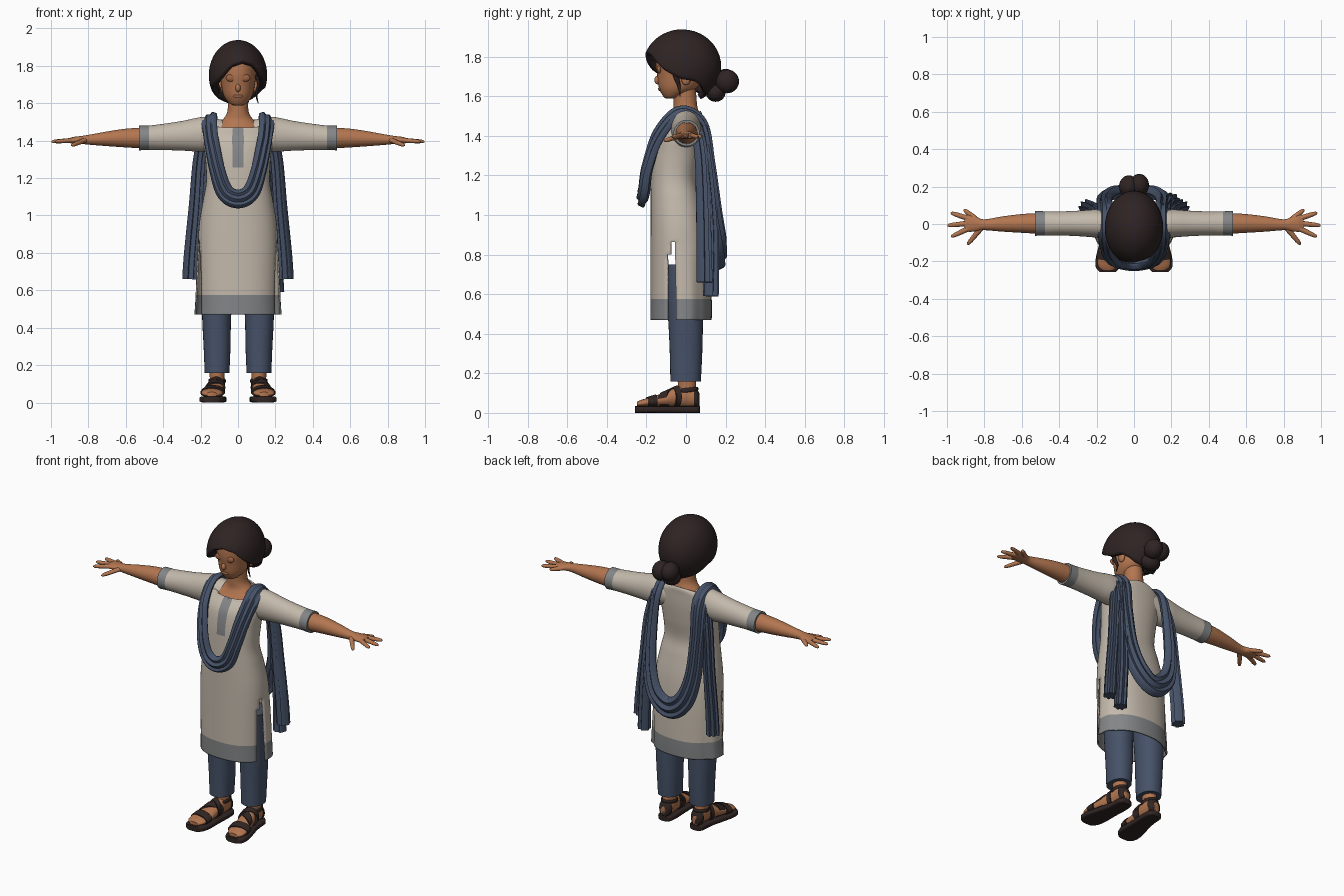
import bpy, bmesh
from math import sin, cos, pi, radians, copysign, acos, degrees, atan2
from mathutils import Vector

if "Cube" in bpy.data.objects:
    bpy.data.objects.remove(bpy.data.objects["Cube"])


def material(name, rgb):
    m = bpy.data.materials.new(name)
    m.use_nodes = True
    m.diffuse_color = (*rgb, 1)
    bsdf = m.node_tree.nodes["Principled BSDF"]
    bsdf.inputs["Base Color"].default_value = (*rgb, 1)
    bsdf.inputs["Roughness"].default_value = 0.8
    return m


CREAM = material("cream cloth", (0.55, 0.485, 0.41))
TRIM = material("grey trim", (0.23, 0.235, 0.24))
NAVY = material("blue cloth", (0.062, 0.085, 0.14))
SKIN = material("skin", (0.45, 0.18, 0.08))
SHADE = material("deep skin", (0.33, 0.125, 0.058))
HAIR = material("dark hair", (0.028, 0.017, 0.017))
LEATHER = material("dark leather", (0.03, 0.019, 0.017))


def spline(keys, n=6, closed=False):
    """Catmull-Rom interpolation of tuples of any length."""
    c, out = len(keys), []
    for i in range(c if closed else c - 1):
        q = [keys[(i + d) % c] if closed else keys[max(0, min(c - 1, i + d))] for d in (-1, 0, 1, 2)]
        for k in range(n):
            t = k / n
            out.append(tuple(0.5 * (2 * b + (d - a) * t + (2 * a - 5 * b + 4 * d - e) * t * t
                                    + (3 * b - a - 3 * d + e) * t ** 3) for a, b, d, e in zip(*q)))
    return out if closed else out + [keys[-1]]


def finish(name, bm, mats, mirror=False, rule=None, solid=0):
    bmesh.ops.recalc_face_normals(bm, faces=bm.faces)
    for f in bm.faces:
        f.smooth = True
        if rule:
            f.material_index = rule(f.calc_center_median())
    me = bpy.data.meshes.new(name)
    bm.to_mesh(me)
    bm.free()
    me.set_sharp_from_angle(angle=radians(50))
    for m in mats:
        me.materials.append(m)
    ob = bpy.data.objects.new(name, me)
    bpy.context.collection.objects.link(ob)
    if solid:
        mod = ob.modifiers.new("thickness", "SOLIDIFY")
        mod.thickness, mod.offset = solid, -1
    if mirror:
        ob.modifiers.new("mirror", "MIRROR")
    return ob


def loft(name, rings, mats, caps=(True, True), closed=False, skip=None, **kw):
    """Bridge a list of equal point rings; skip(center) leaves faces out."""
    bm = bmesh.new()
    vs = [[bm.verts.new(p) for p in r] for r in rings]
    n, count = len(rings[0]), len(rings)
    for i in range(count if closed else count - 1):
        a, b = vs[i], vs[(i + 1) % count]
        for j in range(n):
            quad = (a[j], b[j], b[(j + 1) % n], a[(j + 1) % n])
            if skip and skip(sum((v.co for v in quad), Vector()) / 4):
                continue
            bm.faces.new(quad)
    if not closed:
        for on, r in zip(caps, (vs[0], vs[-1])):
            if on:
                bm.faces.new(r)
    return finish(name, bm, mats, **kw)


def rings(sections, axis="z", n=32, power=1.0):
    """Sections: position, two centre values, two radii, optional height tilt."""
    out = []
    for t, a, b, ra, rb, *tilt in sections:
        ring = []
        for k in range(n):
            w = 2 * pi * k / n
            c, s = cos(w), sin(w)
            u = a + ra * copysign(abs(c) ** power, c)
            v = b + rb * copysign(abs(s) ** power, s)
            p = {"z": (u, v, t), "x": (t, u, v), "y": (u, t, v)}[axis]
            ring.append((p[0], p[1], p[2] + (tilt[0] * s if tilt else 0)))
        out.append(ring)
    return out


def sweep(name, path, mats, normal, n=20, folds=0.0, closed=False, **kw):
    """Path entries: x, y, z, half width, half thickness."""
    out, c = [], len(path)
    for i, (x, y, z, w, h) in enumerate(path):
        nxt = path[(i + 1) % c] if closed else path[min(i + 1, c - 1)]
        prv = path[i - 1] if closed else path[max(i - 1, 0)]
        p, t = Vector((x, y, z)), (Vector(nxt[:3]) - Vector(prv[:3])).normalized()
        nm = normal(p)
        nm = (nm - t * nm.dot(t)).normalized()
        side = t.cross(nm)
        out.append([p + side * w * cos(a) + nm * h * (sin(a) + folds * cos(9 * cos(a)))
                    for a in (2 * pi * k / n for k in range(n))])
    return loft(name, out, mats, closed=closed, **kw)


def ball(name, center, radii, mat, **kw):
    bm = bmesh.new()
    bmesh.ops.create_uvsphere(bm, u_segments=24, v_segments=14, radius=1)
    for v in bm.verts:
        v.co = Vector(c + r * q for c, r, q in zip(center, radii, v.co))
    return finish(name, bm, [mat], **kw)


def up(p):
    return Vector((0, 0, 1))


def outward(p):
    return p - Vector((p.x * 0.5, -0.03, min(p.z, 1.40)))


# Tunic: grey hem and placket, narrow side slits, flared rear panel
tunic = [(0.47, 0, -0.025, 0.213, 0.155, 0), (0.575, 0, -0.025, 0.212, 0.155, 0), (0.8, 0, -0.03, 0.214, 0.15, 0),
         (0.95, 0, -0.037, 0.208, 0.143, 0), (1.08, 0, -0.05, 0.187, 0.13, 0), (1.18, 0, -0.06, 0.17, 0.118, 0),
         (1.3, 0, -0.05, 0.174, 0.122, 0), (1.4, 0, -0.035, 0.186, 0.115, 0), (1.47, 0, -0.012, 0.175, 0.092, 0.01),
         (1.49, 0, -0.008, 0.14, 0.088, 0.022), (1.487, 0, -0.006, 0.105, 0.08, 0.04)]
tunic_rings = rings(spline(tunic, 8), n=48, power=0.88)
for ring in tunic_rings:
    for k, (x, y, z) in enumerate(ring):
        if z < 0.85 and -0.06 < y < 0.05:
            ring[k] = (x * (1 + 0.25 * (0.85 - z)), y, z)


def tunic_colour(c):
    placket = abs(c.x) < 0.024 and c.y < 0 and 1.25 < c.z
    return 1 if c.z < 0.572 or placket else 0


loft("tunic", tunic_rings, [CREAM, TRIM], caps=(False, False), rule=tunic_colour, solid=0.008,
     skip=lambda c: c.z < 0.86 and abs(c.x) > 0.18 and (-0.085 < c.y < -0.06))

# Sleeves with cuffs
sleeve = [(0.08, 0, 1.435, 0.07, 0.075), (0.17, 0, 1.435, 0.075, 0.092), (0.22, 0.003, 1.432, 0.074, 0.09),
          (0.3, 0.003, 1.426, 0.068, 0.079), (0.4, 0.003, 1.42, 0.064, 0.07), (0.475, 0.003, 1.416, 0.065, 0.065),
          (0.53, 0.003, 1.414, 0.066, 0.066)]
loft("sleeves", rings(spline(sleeve), "x"), [CREAM, TRIM], mirror=True, rule=lambda c: int(c.x > 0.473))

# Forearms, palms and fingers
arm = [(0.5, 0.003, 1.414, 0.056, 0.056), (0.6, 0.003, 1.414, 0.05, 0.05), (0.7, 0, 1.41, 0.041, 0.039),
       (0.8, -0.004, 1.405, 0.029, 0.026), (0.84, 0, 1.404, 0.038, 0.021), (0.88, 0.004, 1.402, 0.046, 0.018),
       (0.905, 0.004, 1.4, 0.04, 0.012)]
loft("forearms", rings(spline(arm), "x"), [SKIN], mirror=True)
fingers = {"little_finger": ((0.85, 0.03), (0.91, 0.078)), "ring_finger": ((0.88, 0.028), (0.98, 0.06)),
           "middle_finger": ((0.88, 0.004), (0.998, -0.008)), "index_finger": ((0.88, -0.022), (0.977, -0.068)),
           "thumb": ((0.82, -0.025), (0.89, -0.11))}
for name, ((x0, y0), (x1, y1)) in fingers.items():
    drop = 0.028 if name == "thumb" else 0.007
    path = [(x0 + (x1 - x0) * t, y0 + (y1 - y0) * t, 1.402 - drop * t, r, r * 0.9)
            for t, r in ((0, 0.015), (0.4, 0.0135), (0.75, 0.012), (0.93, 0.009), (1, 0.003))]
    sweep(name, path, [SKIN], up, n=12, mirror=True)

# Neck and upper chest
neck = [(1.36, 0, -0.03, 0.15, 0.1), (1.43, 0, -0.022, 0.15, 0.095), (1.475, 0, -0.008, 0.125, 0.075),
        (1.51, 0, 0.002, 0.085, 0.066), (1.545, 0, -0.002, 0.06, 0.06), (1.59, 0, -0.005, 0.054, 0.058),
        (1.66, 0, -0.01, 0.055, 0.058)]
loft("neck", rings(spline(neck)), [SKIN])

# Head and face
head = [(1.588, 0, -0.075, 0.02, 0.025), (1.6, 0, -0.07, 0.046, 0.045), (1.64, 0, -0.042, 0.076, 0.094),
        (1.7, 0, -0.03, 0.09, 0.115), (1.76, 0, -0.03, 0.096, 0.123), (1.82, 0, -0.03, 0.088, 0.112),
        (1.865, 0, -0.03, 0.04, 0.05)]
loft("head", rings(spline(head)), [SKIN])
ball("nose", (0, -0.142, 1.682), (0.014, 0.018, 0.022), SKIN)
ball("eye_sockets", (0.036, -0.136, 1.735), (0.03, 0.012, 0.02), SHADE, mirror=True)
ball("mouth", (0, -0.132, 1.637), (0.026, 0.009, 0.01), SHADE)
ball("ears", (0.093, 0.0, 1.69), (0.014, 0.024, 0.034), SKIN, mirror=True)

# Hair cap with an off-centre parted hairline
hairline = ((0, 1.812), (25, 1.795), (50, 1.735), (75, 1.695), (100, 1.685), (130, 1.64), (181, 1.61))


def hair_edge(angle):
    for (a, za), (b, zb) in zip(hairline, hairline[1:]):
        if a <= angle <= b:
            return za + (zb - za) * (angle - a) / (b - a)


cap = []
for i in range(1, 17):
    ring = []
    for k in range(64):
        w = 2 * pi * k / 64
        turn = abs(degrees(atan2(sin(w - 0.2), cos(w - 0.2))))
        phi = acos((hair_edge(turn) - 1.75) / 0.158) * i / 16
        ring.append((0.126 * sin(phi) * sin(w), -0.02 - 0.168 * sin(phi) * cos(w), 1.75 + 0.158 * cos(phi)))
    cap.append(ring)
loft("hair_cap", cap, [HAIR], caps=(True, False), solid=0.03)

# Bun and loose locks
for name, c, r in (("bun_left", (0.028, 0.208, 1.675), (0.052, 0.06, 0.06)),
                   ("bun_right", (-0.028, 0.2, 1.68), (0.052, 0.06, 0.058)),
                   ("bun_base", (0, 0.15, 1.62), (0.06, 0.05, 0.048)),
                   ("bun_root", (0, 0.12, 1.69), (0.06, 0.06, 0.05))):
    ball(name, c, r, HAIR)
for name, s, end in (("lock_left", 1, 1.6), ("lock_right", -1, 1.65)):
    path = spline([(s * 0.1, -0.055, 1.75, 0.02, 0.012), (s * 0.11, -0.05, 1.7, 0.014, 0.008),
                   (s * 0.098, -0.035, (end + 1.7) / 2, 0.008, 0.006), (s * 0.108, -0.03, end, 0.002, 0.002)])
    sweep(name, path, [HAIR], lambda p: Vector((p.x, 0, 0)), n=12)

# Scarf: one draped loop over both shoulders, plus hanging ends
half = [(0, -0.222, 1.088, 0.05, 0.024), (0.07, -0.212, 1.125, 0.048, 0.024), (0.112, -0.195, 1.24, 0.044, 0.022),
        (0.145, -0.135, 1.41, 0.045, 0.02), (0.157, -0.03, 1.518, 0.05, 0.018), (0.155, 0.075, 1.46, 0.05, 0.02),
        (0.16, 0.115, 1.25, 0.045, 0.024), (0.15, 0.145, 1.02, 0.05, 0.027), (0.1, 0.168, 0.86, 0.06, 0.03),
        (0, 0.17, 0.79, 0.068, 0.03)]
loop = half + [(-p[0], *p[1:]) for p in reversed(half[1:-1])]
sweep("scarf_loop", spline(loop, 8, True), [NAVY], outward, n=36, folds=0.25, closed=True)
side_end = [(0.17, 0.05, 1.47, 0.035, 0.02), (0.205, 0.075, 1.3, 0.035, 0.026), (0.225, 0.085, 1.05, 0.036, 0.03),
            (0.248, 0.09, 0.8, 0.038, 0.032), (0.256, 0.092, 0.66, 0.04, 0.033)]
sweep("scarf_side_ends", spline(side_end), [NAVY], outward, n=32, folds=0.25, mirror=True)
rear_end = [(0.16, 0.08, 1.45, 0.03, 0.02), (0.18, 0.11, 1.2, 0.033, 0.025), (0.195, 0.13, 0.9, 0.036, 0.028),
            (0.208, 0.125, 0.59, 0.038, 0.032)]
sweep("scarf_rear_end", spline(rear_end), [NAVY], outward, n=32, folds=0.25)

# Trousers and ankles
trousers = [(0.158, 0.112, -0.002, 0.066, 0.077), (0.3, 0.112, 0, 0.072, 0.082), (0.47, 0.114, -0.002, 0.078, 0.088),
            (0.75, 0.105, -0.01, 0.09, 0.1)]
loft("trousers", rings(spline(trousers), power=0.9), [NAVY], mirror=True)
loft("ankles", rings([(0.07, 0.112, 0.008, 0.038, 0.05), (0.12, 0.112, 0.006, 0.038, 0.045),
                      (0.2, 0.112, 0.003, 0.043, 0.048)]), [SKIN], mirror=True)

# Feet, soles and sandal straps
foot = spline([(0.068, 0.112, 0.062, 0.02, 0.03), (0.05, 0.112, 0.075, 0.035, 0.045), (0, 0.112, 0.085, 0.04, 0.057),
               (-0.05, 0.117, 0.08, 0.043, 0.05), (-0.11, 0.126, 0.066, 0.051, 0.036),
               (-0.18, 0.135, 0.055, 0.059, 0.025), (-0.225, 0.14, 0.048, 0.052, 0.018),
               (-0.248, 0.14, 0.044, 0.03, 0.012)], 8)
loft("feet", rings(foot, "y"), [SKIN], mirror=True)
sole = [(y * 1.04, x, 0.017, rx + 0.011, 0.017) for y, x, z, rx, rz in foot]
loft("soles", rings(sole, "y", power=0.45), [LEATHER], mirror=True)
for name, lo, hi, lean in (("toe_strap", -0.2, -0.15, 0.15), ("instep_strap", -0.115, -0.065, -0.5),
                           ("cross_strap", -0.075, -0.04, 0.5), ("heel_strap", 0.035, 0.08, 0)):
    band = rings([(y, x, z, rx + 0.006, rz + 0.006) for y, x, z, rx, rz in foot if lo <= y <= hi], "y")
    band = [[(x, y + lean * (x - 0.12), z) for x, y, z in r] for r in band]
    loft(name, band, [LEATHER], mirror=True)
ankle_loop = [(0.112 + 0.042 * cos(a), 0.006 + 0.052 * sin(a), 0.115 + 0.006 * sin(a), 0.011, 0.005)
              for a in (2 * pi * k / 32 for k in range(32))]
sweep("ankle_strap", ankle_loop, [LEATHER], lambda p: Vector((p.x - 0.112, p.y - 0.006, 0)), n=10,
      closed=True, mirror=True)
